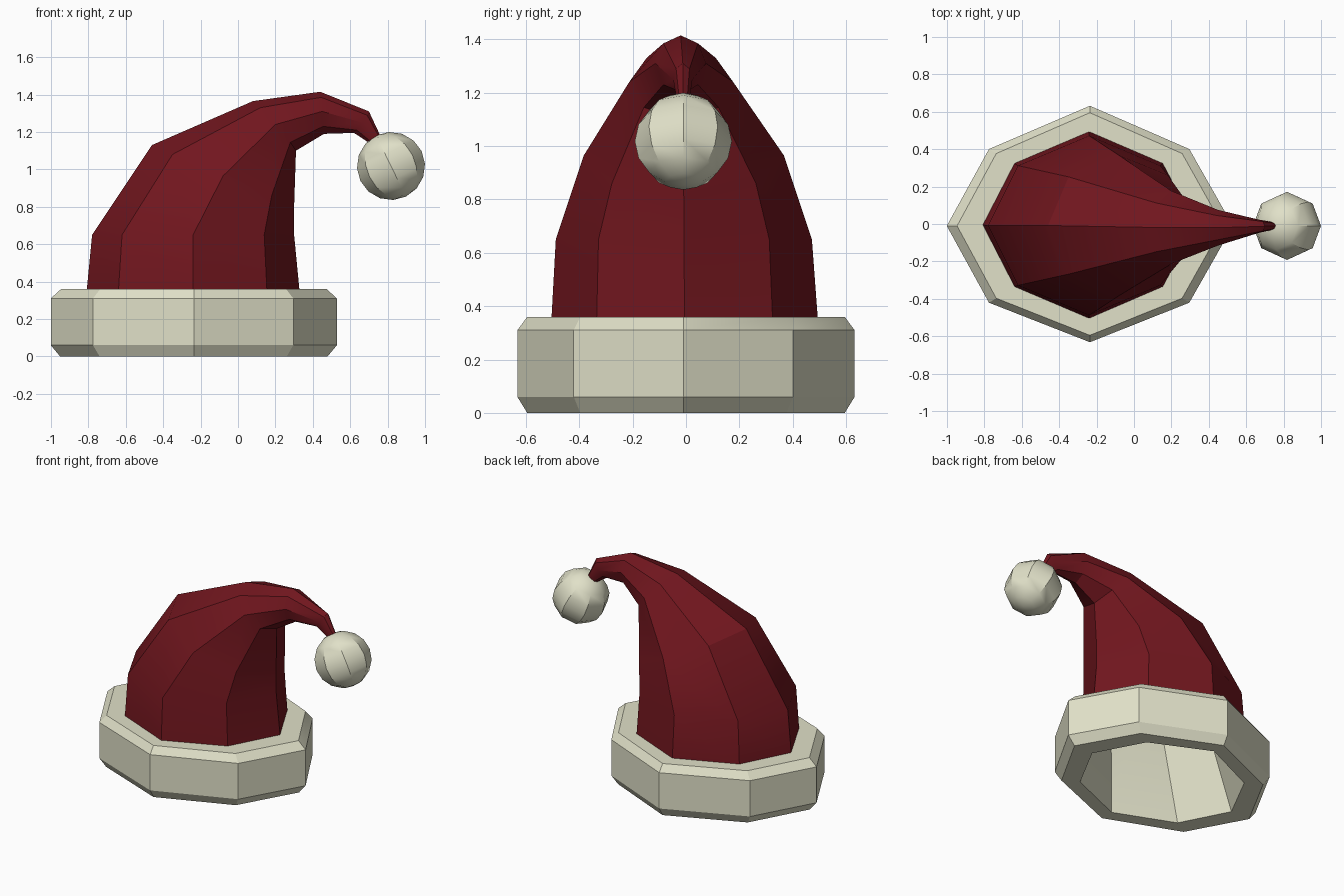
import bpy, bmesh, math

if "Cube" in bpy.data.objects:
    bpy.data.objects.remove(bpy.data.objects["Cube"])

def material(name, color):
    m = bpy.data.materials.new(name)
    m.diffuse_color = color
    m.use_nodes = True
    m.node_tree.nodes["Principled BSDF"].inputs["Base Color"].default_value = m.diffuse_color
    return m

red = material("red_felt", (0.165, 0.008, 0.013, 1))
cream = material("cream_fur", (0.75, 0.75, 0.58, 1))

def finish(ob, mat):
    ob.data.materials.append(mat)
    bpy.ops.object.select_all(action='DESELECT')
    bpy.context.view_layer.objects.active = ob
    ob.select_set(True)
    bpy.ops.object.shade_smooth_by_angle(angle=math.radians(30))

def loft(name, rings, mat):
    bm = bmesh.new()
    loops = [[bm.verts.new(p) for p in r] for r in rings]
    n = len(loops[0])
    for a, b in zip(loops, loops[1:]):
        for i in range(n):
            j = (i + 1) % n
            bm.faces.new((a[i], a[j], b[j], b[i]))
    bm.faces.new(loops[-1])
    bmesh.ops.recalc_face_normals(bm, faces=bm.faces)
    me = bpy.data.meshes.new(name)
    bm.to_mesh(me)
    bm.free()
    ob = bpy.data.objects.new(name, me)
    bpy.context.collection.objects.link(ob)
    finish(ob, mat)

def octagon(rx, ry, z, cx=-0.236):
    k = [(-1, 0), (-.705, .65), (0, 1), (.695, .65),
         (1, 0), (.695, -.65), (0, -1), (-.705, -.65)]
    return [(cx + rx * a, ry * b - (0 if a == 0 else .01), z) for a, b in k]

def shrink(ring, f):
    c = [sum(p[i] for p in ring) / len(ring) for i in range(3)]
    return [tuple(c[i] + f * (p[i] - c[i]) for i in range(3)) for p in ring]

# Felt cone: half rings from back edge to inner edge of the bend, mirrored in y
half = [
    [(-.81, 0, .34), (-.64, .33, .34), (-.24, .50, .34), (.155, .33, .34), (.33, 0, .34)],
    [(-.78, 0, .65), (-.62, .32, .65), (-.24, .48, .65), (.14, .32, .65), (.30, 0, .65)],
    [(-.46, 0, 1.13), (-.35, .26, 1.08), (-.08, .375, .965), (.18, .27, .86), (.30, 0, .80)],
    [(.08, 0, 1.365), (.12, .13, 1.33), (.20, .195, 1.24), (.28, .14, 1.145), (.31, 0, 1.10)],
    [(.44, 0, 1.415), (.445, .065, 1.385), (.45, .095, 1.31), (.455, .065, 1.23), (.46, 0, 1.19)],
    [(.70, 0, 1.31), (.69, .025, 1.29), (.665, .036, 1.25), (.635, .025, 1.21), (.62, 0, 1.195)],
    [(.775, 0, 1.15), (.77, .012, 1.145), (.755, .018, 1.135), (.74, .012, 1.125), (.735, 0, 1.12)],
]
sway = [-.005, -.008, -.008, -.018, -.02, -.012, -.01]
rings = [[(x, y + s, z) for x, y, z in h + [(x, -y, z) for x, y, z in h[3:0:-1]]]
         for h, s in zip(half, sway)]
loft("felt_cone", rings, red)

# Fur brim: bevelled wall and underside, running into a lining that leans with the cone
brim = [(.55, .48, .36), (.71, .595, .36), (.765, .632, .31), (.765, .632, .06),
        (.715, .595, 0), (.57, .50, 0)]
loft("fur_brim_and_lining",
     [octagon(*r) for r in brim] + [shrink(rings[2], .84), shrink(rings[3], .75)], cream)

# Pompom hanging from the tip
bpy.ops.mesh.primitive_uv_sphere_add(segments=8, ring_count=8, radius=.182,
                                     location=(.818, -.01, 1.018),
                                     rotation=(0, math.radians(-26), 0))
pompom = bpy.context.object
pompom.name = "pompom"
finish(pompom, cream)
